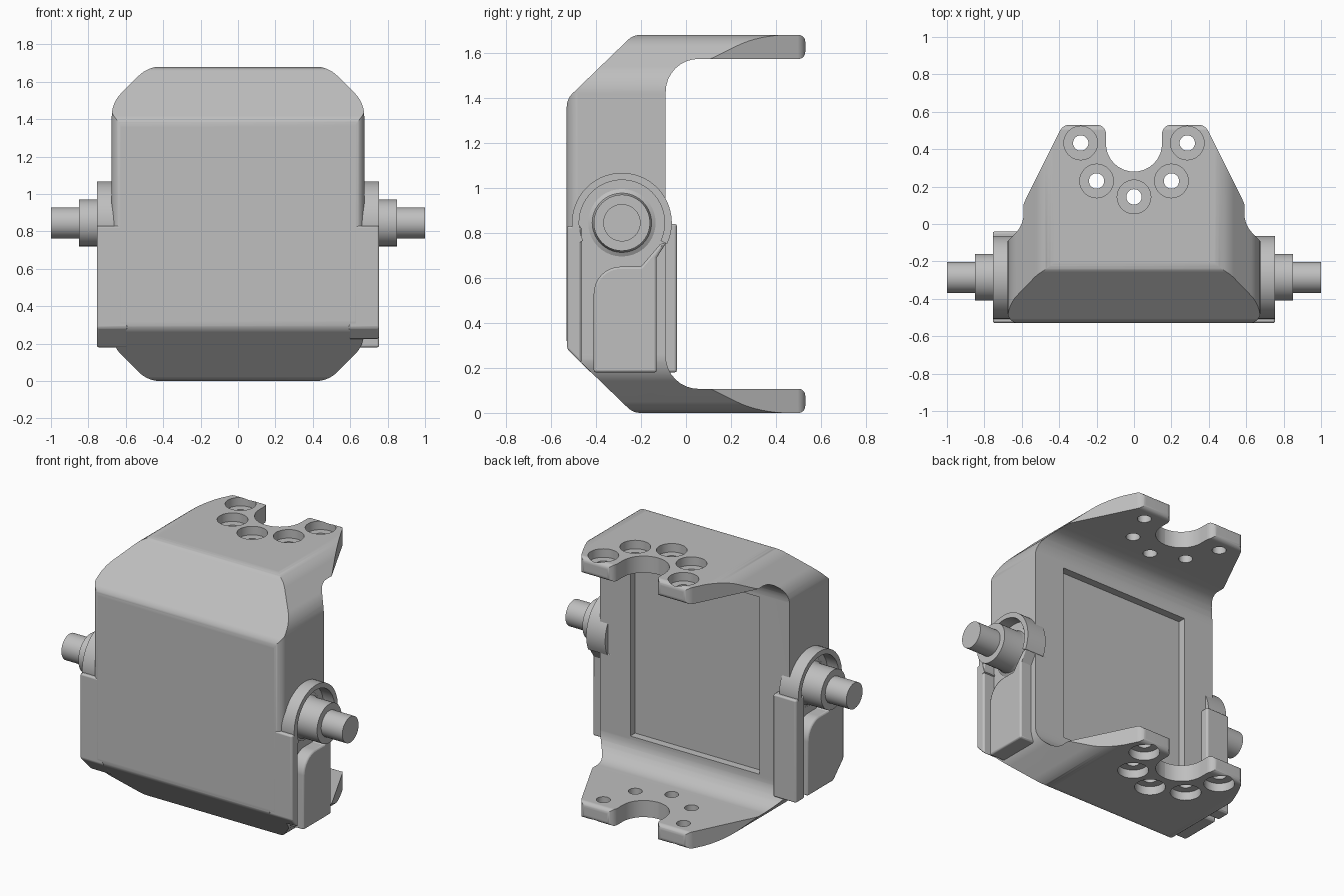
import bpy, bmesh, math
from mathutils import Vector

cube = bpy.data.objects.get("Cube")
if cube:
    bpy.data.objects.remove(cube, do_unlink=True)

grey = bpy.data.materials.new("plain grey")
grey.use_nodes = True
grey.diffuse_color = (0.52, 0.52, 0.52, 1)
grey.node_tree.nodes["Principled BSDF"].inputs["Base Color"].default_value = (0.52, 0.52, 0.52, 1)

PLACE = {"x": lambda a, b, h: (h, a, b),
         "y": lambda a, b, h: (a, h, b),
         "z": lambda a, b, h: (a, b, h)}


def rounded(points, steps=8):
    """Closed outline; a third value on a point is its corner radius."""
    out = []
    for i, p in enumerate(points):
        c = Vector(p[:2])
        if len(p) < 3:
            out.append(c)
            continue
        u = (Vector(points[i - 1][:2]) - c).normalized()
        v = (Vector(points[(i + 1) % len(points)][:2]) - c).normalized()
        half = (math.pi - u.angle(v)) / 2
        t, w = p[2] * math.tan(half), math.cos(half)
        a, b = c + u * t, c + v * t
        for k in range(steps + 1):
            s = k / steps
            f, g, h = (1 - s) ** 2, 2 * s * (1 - s) * w, s * s
            out.append((a * f + c * g + b * h) / (f + g + h))
    return out


def loft(name, rings):
    """Solid through matching rings of points, capped at both ends."""
    bm = bmesh.new()
    loops = [[bm.verts.new(p) for p in ring] for ring in rings]
    n = len(loops[0])
    for lo, hi in zip(loops, loops[1:]):
        for i in range(n):
            j = (i + 1) % n
            bm.faces.new((lo[i], lo[j], hi[j], hi[i]))
    bm.faces.new(loops[0])
    bm.faces.new(loops[-1])
    bmesh.ops.recalc_face_normals(bm, faces=bm.faces)
    mesh = bpy.data.meshes.new(name)
    bm.to_mesh(mesh)
    bm.free()
    mesh.materials.append(grey)
    obj = bpy.data.objects.new(name, mesh)
    bpy.context.scene.collection.objects.link(obj)
    return obj


def prism(name, points, axis, lo, hi):
    outline = rounded(points)
    return loft(name, [[PLACE[axis](a, b, h) for a, b in outline] for h in (lo, hi)])


def lathe(name, profile, axis, ca, cb, sides=40):
    angles = [2 * math.pi * i / sides for i in range(sides)]
    return loft(name, [[PLACE[axis](ca + r * math.cos(t), cb + r * math.sin(t), h)
                        for t in angles] for r, h in profile])


def combine(obj, tool, operation):
    mod = obj.modifiers.new(operation.lower(), "BOOLEAN")
    mod.operation, mod.solver, mod.object = operation, "EXACT", tool
    bpy.context.view_layer.update()
    mesh = bpy.data.meshes.new_from_object(obj.evaluated_get(bpy.context.evaluated_depsgraph_get()))
    obj.modifiers.clear()
    obj.data = mesh
    bpy.data.objects.remove(tool, do_unlink=True)


def finish(obj, bevel=0):
    if bevel:
        mod = obj.modifiers.new("soft_edges", "BEVEL")
        mod.width, mod.segments, mod.limit_method = bevel, 2, "ANGLE"
        mod.angle_limit = math.radians(40)
    bpy.ops.object.select_all(action="DESELECT")
    obj.select_set(True)
    bpy.context.view_layer.objects.active = obj
    bpy.ops.object.shade_smooth_by_angle(angle=math.radians(32))
    mod = obj.modifiers.new("even_shading", "WEIGHTED_NORMAL")
    mod.keep_sharp = True


H = 1.68  # overall height


def both_ends(lower):
    """Outline of the lower half followed by its reflection at the top."""
    return lower + [(p[0], H - p[1], *p[2:]) for p in reversed(lower)]


# Bracket: C-shaped side profile trimmed by front and plan outlines
bracket = prism("bracket", both_ends([
    (-0.53, 0.285, 0.08), (-0.235, 0, 0.08), (0.53, 0, 0.03), (0.53, 0.107, 0.03),
    (-0.09, 0.107, 0.145)]), "x", -0.72, 0.72)

corner = [(0.482, -0.001, 0.17), (0.675, 0.192, 0.17)]
right = both_ends(corner)
front_outline = right + [(-p[0], *p[1:]) for p in reversed(right)]
combine(bracket, prism("front_trim", front_outline, "y", -1, 1), "INTERSECT")

half = [(0.676, -0.531, 0.06), (0.676, -0.085, 0.05), (0.615, 0.0, 0.06), (0.59, 0.11, 0.2),
        (0.5, 0.29, 0.3), (0.38, 0.531, 0.06), (0.15, 0.531, 0.05), (0.15, 0.28, 0.149)]
plan = half + [(-p[0], *p[1:]) for p in reversed(half)]
combine(bracket, prism("plan_trim", plan, "z", -1, 3), "INTERSECT")

# Shallow pocket in the back of the web
pocket = [(-0.46, 0.27), (0.46, 0.27), (0.46, H - 0.27), (-0.46, H - 0.27)]
combine(bracket, prism("pocket_cut", pocket, "y", -0.14, 0.2), "DIFFERENCE")

# Counterbored screw holes through both arms
bore = [(0.09, -0.1), (0.09, 0.055), (0.041, 0.055),
        (0.041, H - 0.055), (0.09, H - 0.055), (0.09, H + 0.1)]
for hx, hy in [(0, 0.145), (0.2, 0.23), (-0.2, 0.23), (0.285, 0.433), (-0.285, 0.433)]:
    combine(bracket, lathe("hole_cut", bore, "z", hx, hy), "DIFFERENCE")
finish(bracket)

# Pivot shafts and the collars around them
AY, AZ = -0.285, 0.845
shaft = [(0.15, 0.6), (0.15, 0.68), (0.132, 0.69), (0.125, 0.71),
         (0.125, 0.85), (0.083, 0.85), (0.083, 1.0)]
arc = [math.radians(-25 + 230 * i / 36) for i in range(37)]
ring = [(AY + r * math.cos(t), AZ + r * math.sin(t))
        for r, sweep in ((0.222, arc), (0.19, arc[::-1])) for t in sweep]
for side, s in (("left", 1), ("right", -1)):
    finish(lathe(side + "_shaft", [(r, s * h) for r, h in shaft], "x", AY, AZ))
    finish(prism(side + "_collar", ring, "x", s * 0.62, s * 0.755))

# Side guides: a post and a raised panel with a groove between them
guides = {
    "left_post": (1, [(-0.529, 0.285), (-0.465, 0.22), (-0.465, 0.83), (-0.529, 0.83)]),
    "left_panel": (1, [(-0.41, 0.18), (-0.13, 0.18), (-0.13, 0.69), (-0.085, 0.76),
                       (-0.115, 0.75), (-0.2, 0.65), (-0.41, 0.65, 0.12)]),
    "right_post": (-1, [(-0.13, 0.18), (-0.04, 0.18), (-0.04, 0.84), (-0.13, 0.84)]),
    "right_panel": (-1, [(-0.16, 0.18), (-0.425, 0.18), (-0.529, 0.285), (-0.529, 0.83),
                         (-0.49, 0.83), (-0.45, 0.75), (-0.37, 0.65), (-0.16, 0.65, 0.12)]),
}
for name, (s, outline) in guides.items():
    finish(prism(name, outline, "x", s * 0.59, s * 0.755), bevel=0.01)
